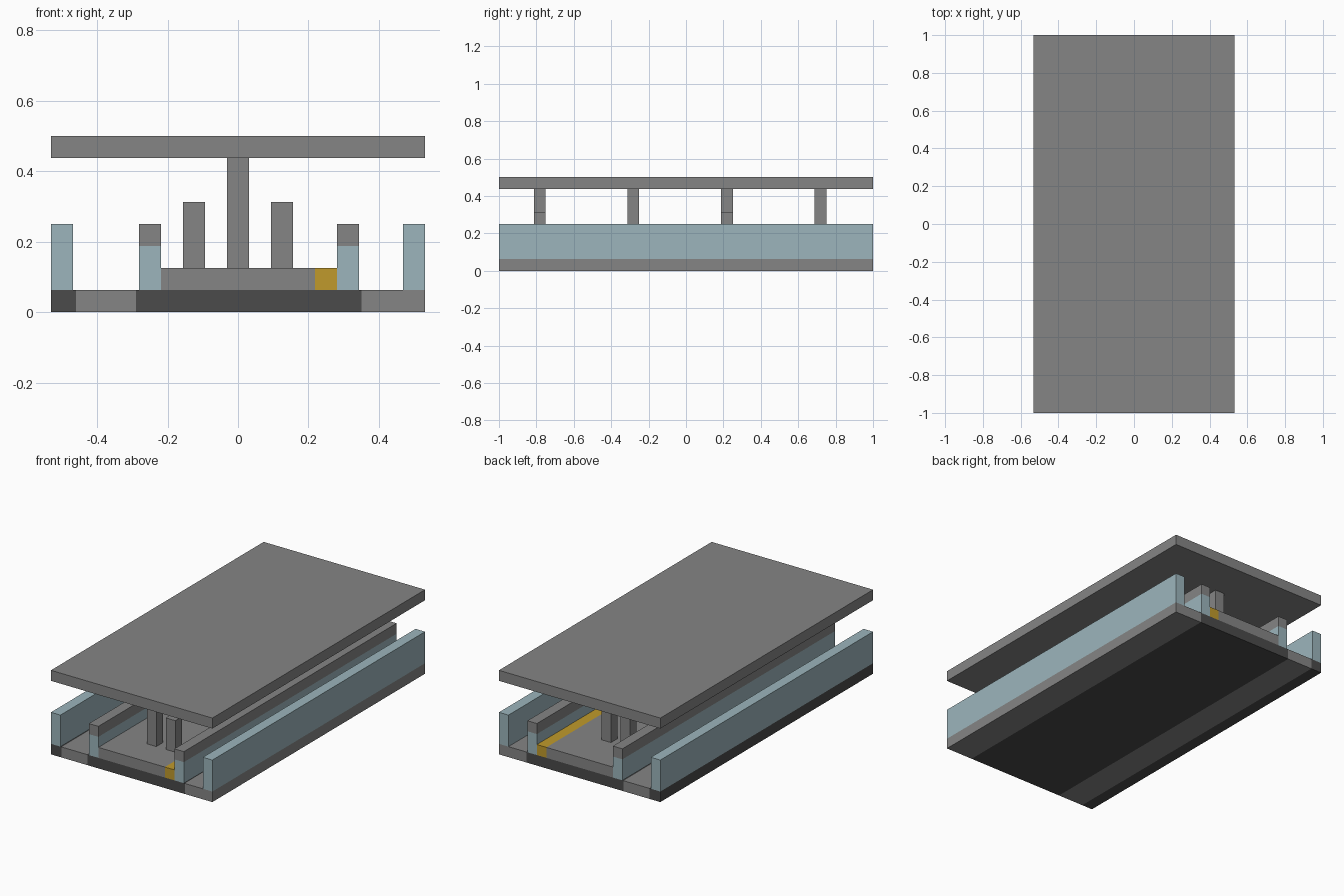
import bpy
import bmesh
from mathutils import Vector

if "Cube" in bpy.data.objects:
    bpy.data.objects.remove(bpy.data.objects["Cube"], do_unlink=True)

U = 1 / 16           # building module
HALF_W = 8.5 * U
HALF_L = 1.0


def material(name, rgb):
    mat = bpy.data.materials.new(name)
    mat.use_nodes = True
    mat.diffuse_color = (*rgb, 1)
    mat.node_tree.nodes["Principled BSDF"].inputs["Base Color"].default_value = (*rgb, 1)
    return mat


grey = material("concrete grey", (0.235, 0.235, 0.235))
dark = material("dark grey", (0.069, 0.069, 0.069))
blue = material("pale blue", (0.332, 0.462, 0.503))
yellow = material("safety yellow", (0.527, 0.323, 0.025))


def box(name, xs, ys, zs, bands, axis=0, cuts=()):
    """Box from ranges; cuts along an axis split it into bands of material."""
    bm = bmesh.new()
    bmesh.ops.create_cube(bm, size=1)
    for v in bm.verts:
        v.co = Vector([r[0] if c < 0 else r[1] for c, r in zip(v.co, (xs, ys, zs))])
    normal = Vector((0, 0, 0))
    normal[axis] = 1
    for cut in cuts:
        bmesh.ops.bisect_plane(bm, geom=bm.verts[:] + bm.edges[:] + bm.faces[:],
                               plane_co=normal * cut, plane_no=normal)
    mats = list(dict.fromkeys(bands))
    for f in bm.faces:
        band = sum(f.calc_center_median()[axis] > cut for cut in cuts)
        f.material_index = mats.index(bands[band])
    mesh = bpy.data.meshes.new(name)
    bm.to_mesh(mesh)
    bm.free()
    for mat in mats:
        mesh.materials.append(mat)
    obj = bpy.data.objects.new(name, mesh)
    bpy.context.collection.objects.link(obj)
    return obj


def span(start, size=U):
    return (start, start + size)


full = (-HALF_L, HALF_L)
wide = (-HALF_W, HALF_W)

# Floor with lengthwise colour bands, and the flat roof
box("floor_slab", wide, full, span(0), [dark, grey, dark, grey], 0, (-0.46, -0.29, 0.35))
box("roof_slab", wide, full, span(7 * U), [grey])

# Raised platform with a yellow edge strip
box("platform", (-3.5 * U, 4.5 * U), full, span(U), [grey, yellow], 0, (3.5 * U,))

# Outer walls and platform barriers with grey top rails
for side, wall_x, barrier_x in (("right", -8.5, -4.5), ("left", 7.5, 4.5)):
    box(side + "_outer_wall", span(wall_x * U), full, span(U, 3 * U), [blue])
    box(side + "_barrier", span(barrier_x * U), full, span(U, 3 * U), [blue, grey], 2, (3 * U,))

# Roof columns, each with a short post on alternating sides
for i in range(4):
    ys = span((8 * i - 13) * U)
    box(f"roof_column_{i + 1}", span(-U / 2), ys, span(2 * U, 5 * U), [grey])
    post_x = -2.5 if i % 2 else 1.5
    box(f"short_post_{i + 1}", span(post_x * U), ys, span(2 * U, 3 * U), [grey])
